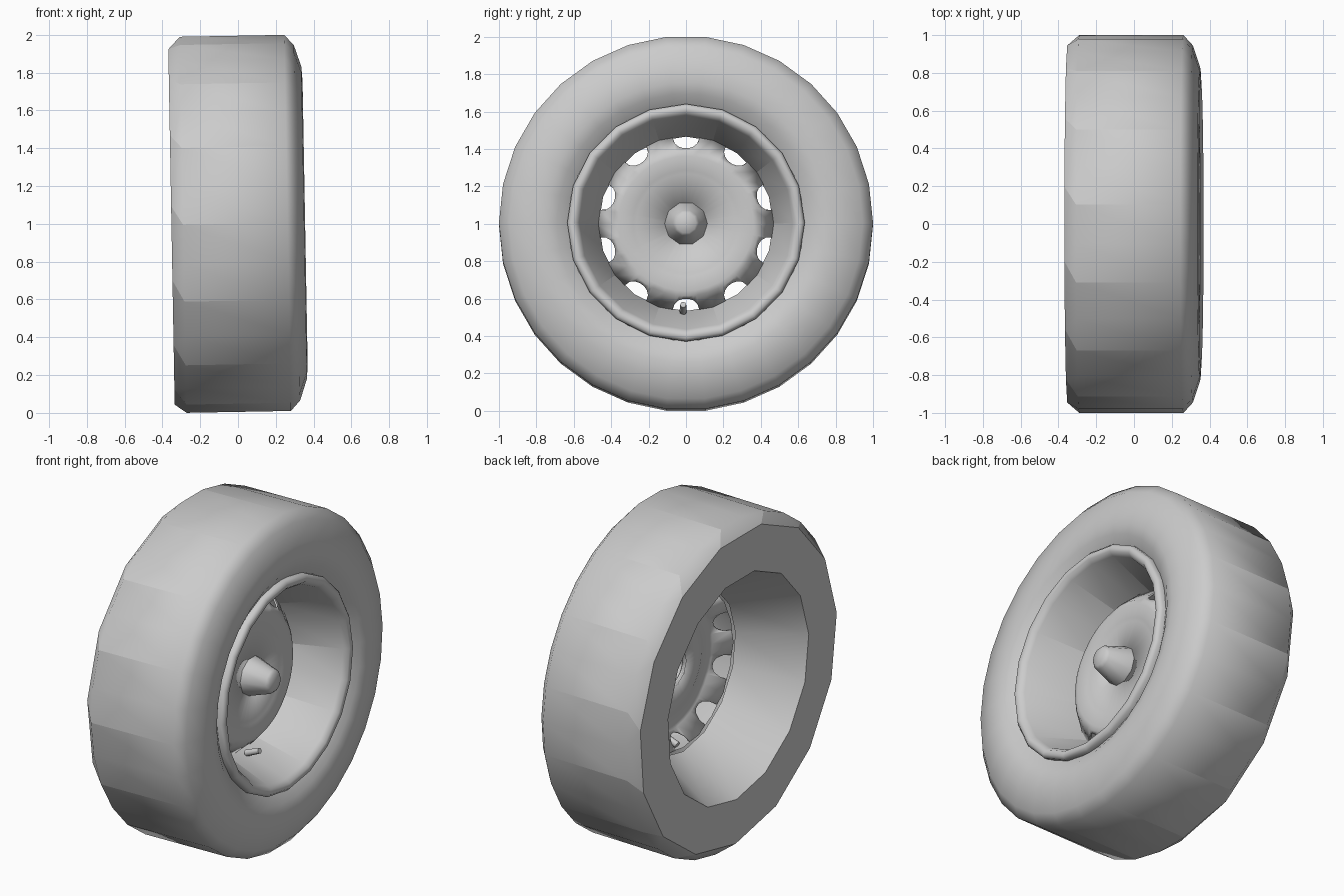
import bpy, bmesh
from math import radians, cos, sin
from mathutils import Matrix, Vector

cube = bpy.data.objects.get("Cube")
if cube:
    bpy.data.objects.remove(cube)

grey = bpy.data.materials.new("plain_grey")
grey.use_nodes = True
COLOUR = (0.6, 0.6, 0.6, 1)
grey.diffuse_color = COLOUR
grey.node_tree.nodes["Principled BSDF"].inputs["Base Color"].default_value = COLOUR

# The axle runs along x; the wheel leans inward slightly at the top
PLACE = Matrix.Translation((0, 0, 1)) @ Matrix.Rotation(-0.018, 4, 'Y')


def finish(name, bm, crease=60):
    bmesh.ops.recalc_face_normals(bm, faces=bm.faces)
    for f in bm.faces:
        f.smooth = True
    for e in bm.edges:
        if len(e.link_faces) == 2 and e.calc_face_angle() > radians(crease):
            e.smooth = False
    bm.transform(PLACE)
    mesh = bpy.data.meshes.new(name)
    bm.to_mesh(mesh)
    bm.free()
    mesh.materials.append(grey)
    ob = bpy.data.objects.new(name, mesh)
    bpy.context.collection.objects.link(ob)
    return ob


def lathe(name, profile, angles, coarse=0, columns=(), spans=(), hoops=(), edge=None, crease=60):
    """Spin (x, radius) points; the first `coarse` rings share one vertex per two columns.
    Edges along `columns` within `spans`, and around the `hoops` rings, are kept sharp."""
    bm = bmesh.new()
    rings, n = [], len(angles)
    for i, (x, r) in enumerate(profile):
        ring = []
        if r == 0:
            ring = [bm.verts.new((x, 0, 0))] * n
        else:
            for j, a in enumerate(angles):
                if i < coarse:
                    if j % 2:
                        ring.append(ring[-1])
                        continue
                    a = (a + angles[j + 1]) / 2
                px, pr = edge[j] if edge and i == 0 else (x, r)
                ring.append(bm.verts.new((px, pr * cos(radians(a)), pr * sin(radians(a)))))
        rings.append(ring)
    for a, b in zip(rings, rings[1:]):
        for j in range(n):
            k = (j + 1) % n
            vs = list(dict.fromkeys((a[j], a[k], b[k], b[j])))
            if len(vs) > 2:
                bm.faces.new(vs)
    pairs = [(rings[i][j], rings[i + 1][j]) for i in spans for j in columns]
    pairs += [(rings[i][j], rings[i][j - 1]) for i in hoops for j in range(n)]
    for a, b in pairs:
        e = bm.edges.get((a, b)) if a != b else None
        if e:
            e.smooth = False
    return finish(name, bm, crease)


def turn(count):
    return [360 * j / count for j in range(count)]


# Tyre: back bore, flat inner wall, chamfer, tread, rounded outer wall
lathe("tyre",
      [(0.01, 0.49), (-0.352, 0.68), (-0.352, 0.95), (-0.29, 1.0), (0.262, 1.0),
       (0.312, 0.945), (0.35, 0.83), (0.355, 0.75), (0.34, 0.69), (0.3, 0.63)],
      turn(30), coarse=3, columns=range(1, 30, 2), spans=(2, 3), hoops=(1, 2))

# Rim: rolled lip and tapered front barrel
lathe("rim",
      [(0.29, 0.635), (0.325, 0.635), (0.342, 0.618), (0.338, 0.59), (0.31, 0.57),
       (0.01, 0.466)],
      turn(20), columns=range(0, 20, 2), spans=(4,), crease=80)

# Disc: domed plate whose edge folds back, with ten half-round vents bitten out of the fold
notch = [(-18, 0.01, 0.47), (-8.8, 0.015, 0.465), (-8.3, 0.05, 0.435), (-5.5, 0.075, 0.41),
         (-2, 0.085, 0.4), (2, 0.085, 0.4), (5.5, 0.075, 0.41), (8.3, 0.05, 0.435),
         (8.8, 0.015, 0.465)]
cells = [(18 + 36 * s + a, x, r) for s in range(10) for a, x, r in notch]
disc = lathe("wheel_disc",
             [(0.01, 0.47), (0.095, 0.385), (0.1, 0.36), (0.095, 0.285), (0.087, 0.265),
              (0.09, 0.1)],
             [c[0] for c in cells], edge=[c[1:] for c in cells])
shell = disc.modifiers.new("thickness", 'SOLIDIFY')
shell.thickness = 0.01
shell.offset = 0

# Hub: tapered cap in the middle
lathe("hub_cap", [(0.08, 0.12), (0.1, 0.113), (0.235, 0.07), (0.25, 0.055), (0.255, 0)],
      turn(10))

# Valve: small stem leaning out of the barrel
bm = bmesh.new()
start, end = Vector((0.06, -0.015, -0.47)), Vector((0.15, -0.015, -0.435))
axis = end - start
bmesh.ops.create_cone(bm, cap_ends=True, segments=8, radius1=0.02, radius2=0.016,
                      depth=axis.length,
                      matrix=Matrix.Translation((start + end) / 2)
                      @ axis.to_track_quat('Z', 'Y').to_matrix().to_4x4())
finish("valve_stem", bm)
